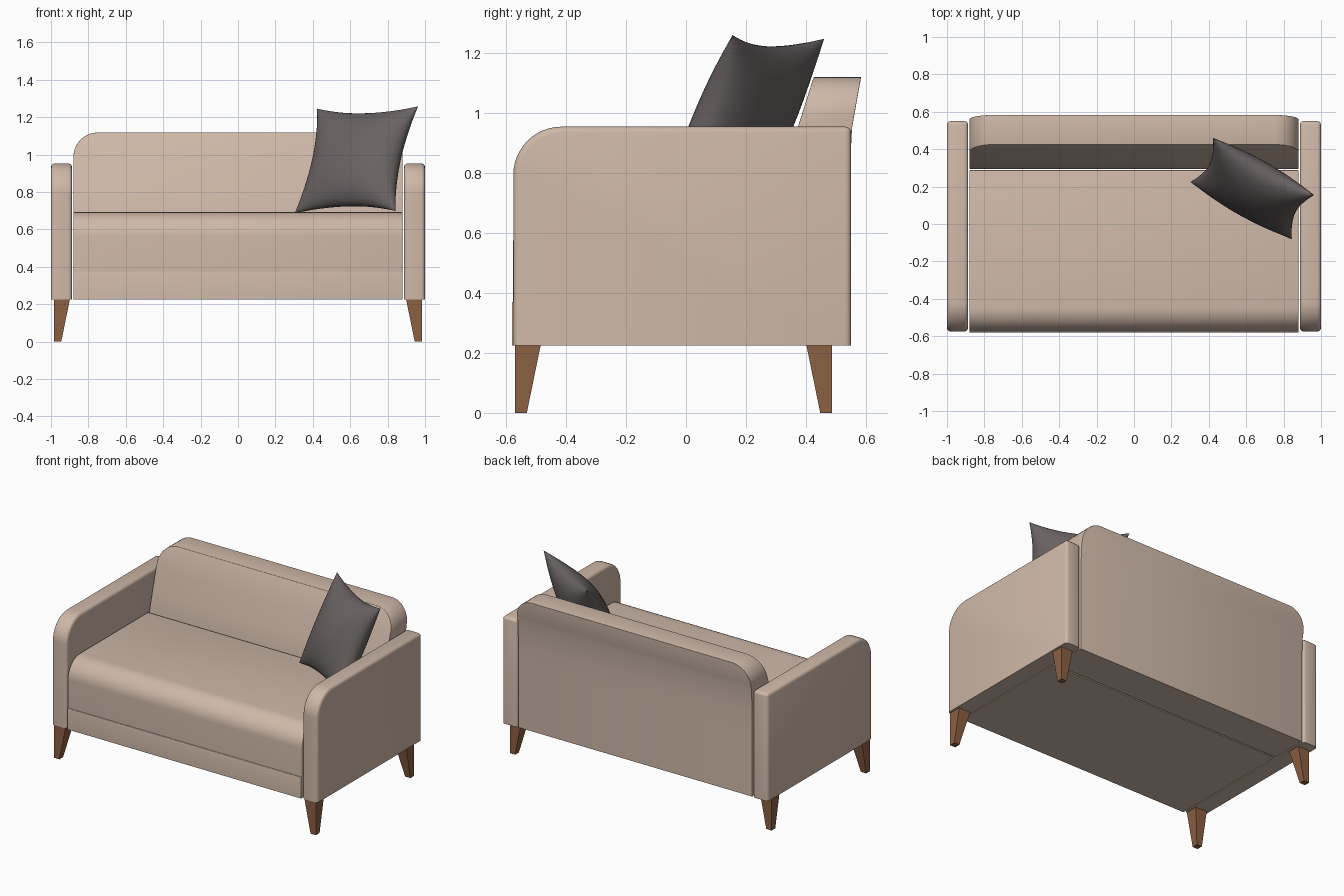
import bpy, bmesh, math
from mathutils import Vector

cube = bpy.data.objects.get("Cube")
if cube:
    bpy.data.objects.remove(cube, do_unlink=True)


def material(name, rgb):
    m = bpy.data.materials.new(name)
    m.use_nodes = True
    m.diffuse_color = (*rgb, 1)
    bsdf = next(n for n in m.node_tree.nodes if n.type == "BSDF_PRINCIPLED")
    bsdf.inputs["Base Color"].default_value = (*rgb, 1)
    bsdf.inputs["Roughness"].default_value = 0.8
    return m


FABRIC = material("beige fabric", (0.62, 0.48, 0.39))
CHARCOAL = material("charcoal fabric", (0.14, 0.122, 0.12))
WOOD = material("brown wood", (0.26, 0.115, 0.055))
FLOOR = 0.225  # underside of the upholstery


def finish(name, bm, mat, smooth=True):
    bmesh.ops.recalc_face_normals(bm, faces=bm.faces)
    mesh = bpy.data.meshes.new(name)
    bm.to_mesh(mesh)
    bm.free()
    mesh.materials.append(mat)
    obj = bpy.data.objects.new(name, mesh)
    bpy.context.collection.objects.link(obj)
    if smooth:
        bpy.ops.object.select_all(action="DESELECT")
        obj.select_set(True)
        bpy.context.view_layer.objects.active = obj
        bpy.ops.object.shade_smooth_by_angle(angle=math.radians(35))
    return obj


def loft(rings):
    """Skin a list of equal rings and cap both ends."""
    bm = bmesh.new()
    loops = [[bm.verts.new(p) for p in ring] for ring in rings]
    n = len(loops[0])
    for a, b in zip(loops, loops[1:]):
        for i in range(n):
            j = (i + 1) % n
            bm.faces.new((a[i], a[j], b[j], b[i]))
    bm.faces.new(loops[0])
    bm.faces.new(loops[-1])
    bmesh.ops.recalc_face_normals(bm, faces=bm.faces)
    return bm


def soften(bm, width, segments=3):
    """Round the hard edges, leaving the underside crisp."""
    low = min(v.co.z for v in bm.verts) + 0.001
    edges = [e for e in bm.edges if e.calc_face_angle(0) > math.radians(40)
             and max(v.co.z for v in e.verts) > low]
    bmesh.ops.bevel(bm, geom=edges, offset=width, segments=segments,
                    profile=0.5, affect="EDGES", clamp_overlap=True)


def prism(name, profile, x0, x1, width):
    bm = loft([[(x, y, z) for y, z in profile] for x in (x0, x1)])
    soften(bm, width)
    return finish(name, bm, FABRIC)


def rounded_front(y0, y1, z0, z1, r, steps=12):
    """Side profile with a rounded upper front corner."""
    arc = []
    for i in range(steps + 1):
        a = math.pi / 2 * (1 + i / steps)
        arc.append((y0 + r + r * math.cos(a), z1 - r + r * math.sin(a)))
    return [(y0, z0), (y1, z0), (y1, z1)] + arc


# Arms and tapered legs
arm_profile = rounded_front(-0.575, 0.55, FLOOR, 0.953, 0.16)
for side, s in (("right", -1), ("left", 1)):
    prism(side + "_arm", arm_profile, s * 0.887, s * 1.0, 0.02)
    for end, outer, d in (("front", -0.57, 1), ("back", 0.487, -1)):
        rings = []
        for z, size in ((0, 0.04), (FLOOR + 0.005, 0.087)):
            xa, xb = s * 0.985, s * (0.985 - size)
            ya, yb = outer, outer + d * size
            rings.append([(xa, ya, z), (xb, ya, z), (xb, yb, z), (xa, yb, z)])
        finish(f"{end}_{side}_leg", loft(rings), WOOD, smooth=False)

# Seat base and seat cushion
base_profile = [(-0.58, FLOOR), (0.285, FLOOR), (0.285, 0.37), (-0.58, 0.37)]
prism("seat_base", base_profile, -0.88, 0.88, 0.003)
prism("seat_cushion", rounded_front(-0.576, 0.288, 0.37, 0.692, 0.13),
      -0.88, 0.88, 0.006)

# Backrest: width and depth follow the height, with rounded top corners
TOP, R = 1.118, 0.13


def lerp_profile(points, z):
    for (za, ya), (zb, yb) in zip(points, points[1:]):
        if z <= zb:
            return ya + (yb - ya) * (z - za) / (zb - za)
    return points[-1][1]


front_line = [(FLOOR, 0.295), (0.66, 0.295), (0.95, 0.372), (TOP, 0.425)]
back_line = [(FLOOR, 0.545), (0.8, 0.545), (0.95, 0.553), (TOP, 0.583)]
levels = [(z, 0.88) for z in (FLOOR, 0.66, 0.8, 0.95)]
for i in range(11):
    a = math.pi / 2 * i / 10
    levels.append((TOP - R + R * math.sin(a), 0.88 - R + R * math.cos(a)))
rings = []
for z, w in levels:
    yf, yb = lerp_profile(front_line, z), lerp_profile(back_line, z)
    rings.append([(-w, yf, z), (w, yf, z), (w, yb, z), (-w, yb, z)])
back = loft(rings)
soften(back, 0.022)
finish("backrest", back, FABRIC)

# Throw pillow: two bulging sheets with drawn-in sides, leaning in the corner
centre = Vector((0.633, 0.19, 0.972))
across = Vector((0.54, -0.305, 0.012)) / 2
up = Vector((0.12, 0.235, 0.56)) / 2
normal = across.cross(up).normalized()
bm = bmesh.new()
for face in (-1, 1):
    made = bmesh.ops.create_grid(bm, x_segments=28, y_segments=28, size=1)
    for v in made["verts"]:
        u, t = math.sin(v.co.x * math.pi / 2), math.sin(v.co.y * math.pi / 2)
        inner = max(0, (1 - u * u) * (1 - t * t))
        puff = 0.12 * inner ** 0.5
        pu = u * (1 - 0.15 * (1 - t * t))
        pt = t * (1 - 0.13 * (1 - u * u))
        v.co = centre + across * pu + up * pt + normal * puff * face
        v.co.z = max(v.co.z, 0.694)
bmesh.ops.remove_doubles(bm, verts=bm.verts, dist=0.0005)
finish("throw_pillow", bm, CHARCOAL)
